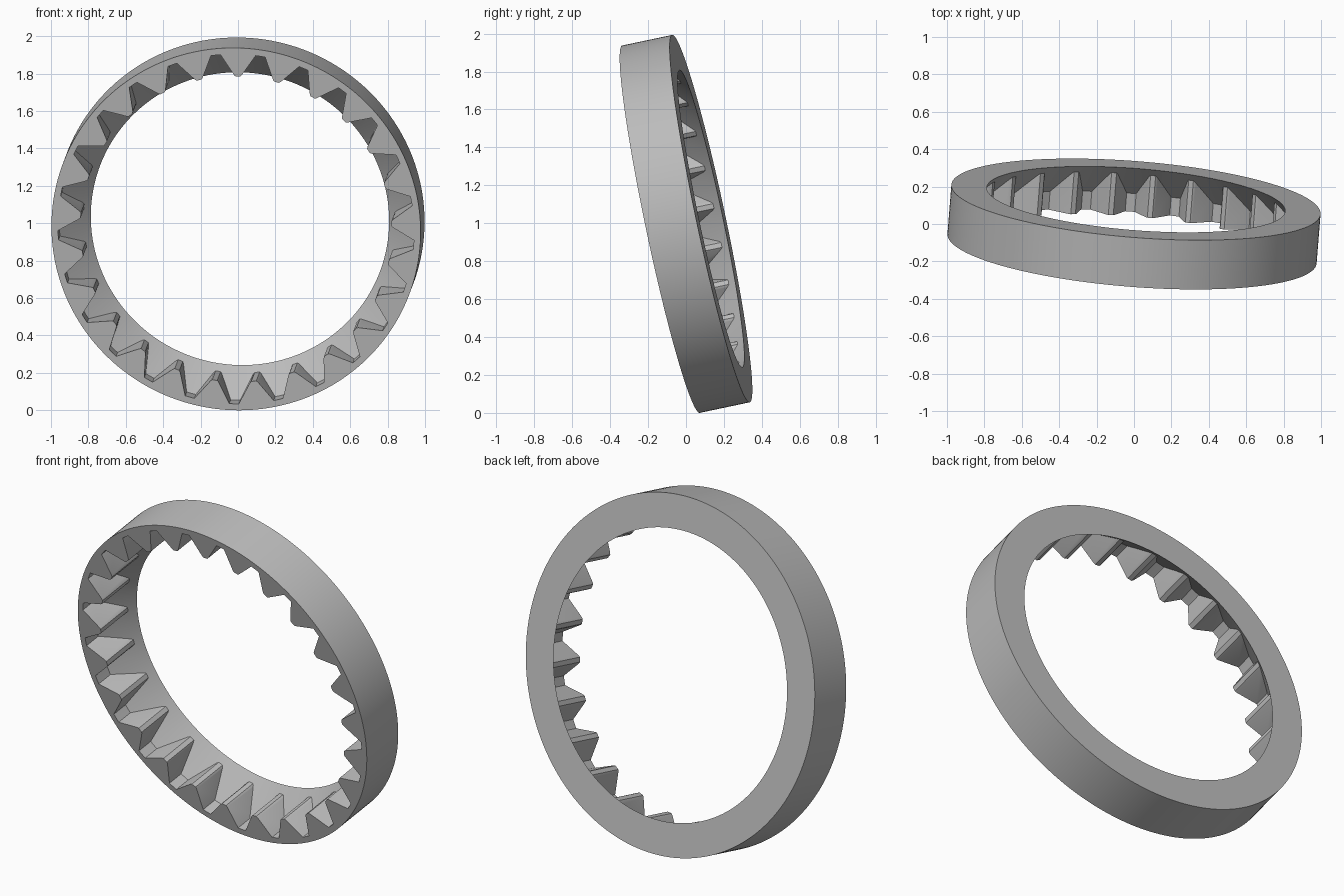
import bpy, bmesh, math
from mathutils import Vector, Matrix

cube = bpy.data.objects.get("Cube")
if cube:
    bpy.data.objects.remove(cube, do_unlink=True)

TEETH = 25
SEGMENTS = TEETH * 8
THICK = 0.27
OUTER, BORE, ROOT, TIP = 0.99, 0.80, 0.955, 0.835
FLOOR = 0.10          # depth of the cylindrical tooth floor
PHASE = -0.028

grey = bpy.data.materials.new("plain grey")
grey.use_nodes = True
grey.diffuse_color = (0.5, 0.5, 0.5, 1)
grey.node_tree.nodes["Principled BSDF"].inputs["Base Color"].default_value = (0.5, 0.5, 0.5, 1)


def polar(r, a, z):
    return Vector((r * math.sin(a), r * math.cos(a), z))


def make_object(name, bm):
    bmesh.ops.recalc_face_normals(bm, faces=bm.faces)
    mesh = bpy.data.meshes.new(name)
    bm.to_mesh(mesh)
    bm.free()
    mesh.materials.append(grey)
    obj = bpy.data.objects.new(name, mesh)
    bpy.context.collection.objects.link(obj)
    return obj


def bridge(bm, a, b):
    n = len(a)
    for i in range(n):
        j = (i + 1) % n
        bm.faces.new((a[i], a[j], b[j], b[i]))


# Ring body: closed section swept round the axis, flaring towards the front
section = [(OUTER, 0), (OUTER, THICK), (BORE, THICK), (ROOT, FLOOR), (ROOT, 0)]
bm = bmesh.new()
loops = [[bm.verts.new(polar(r, 2 * math.pi * i / SEGMENTS, z)) for i in range(SEGMENTS)]
         for r, z in section]
for k in range(len(loops)):
    bridge(bm, loops[k], loops[(k + 1) % len(loops)])
ring = make_object("ring_gear", bm)

# Inner teeth: tapered prisms whose crests run back into the flared wall
pitch = 2 * math.pi / TEETH
half = [(ROOT + 0.012, pitch / 2 - 0.020), (TIP + 0.007, 0.025), (TIP, 0.016)]
outline = half + [(r, -a) for r, a in reversed(half)]
bm = bmesh.new()
for t in range(TEETH):
    mid = PHASE + t * pitch
    front, back = [[bm.verts.new(polar(r, mid + a, z)) for r, a in outline]
                   for z in (0, 0.236)]
    bridge(bm, front, back)
    bm.faces.new(front)
    bm.faces.new(back)
teeth = make_object("teeth_cutter", bm)
teeth.hide_render = True

# Merge the teeth into the ring
union = ring.modifiers.new("teeth", 'BOOLEAN')
union.operation = 'UNION'
union.solver = 'EXACT'
union.object = teeth
bpy.context.view_layer.objects.active = ring
ring.select_set(True)
teeth.select_set(False)
bpy.ops.object.modifier_apply(modifier=union.name)
bpy.data.objects.remove(teeth, do_unlink=True)
bpy.ops.object.shade_smooth_by_angle(angle=math.radians(25))

# Lean the gear forwards, with a slight turn
axis = Vector((0.078, 0.975, 0.206)).normalized()
up = (Vector((0, 0, 1)) - axis * axis.z).normalized()
side = up.cross(axis)
turn = Matrix((side, up, axis)).transposed().to_4x4()
ring.data.transform(turn @ Matrix.Translation((0, 0, -THICK / 2)))
lowest = min(v.co.z for v in ring.data.vertices)
ring.data.transform(Matrix.Translation((0, 0, -lowest)))
